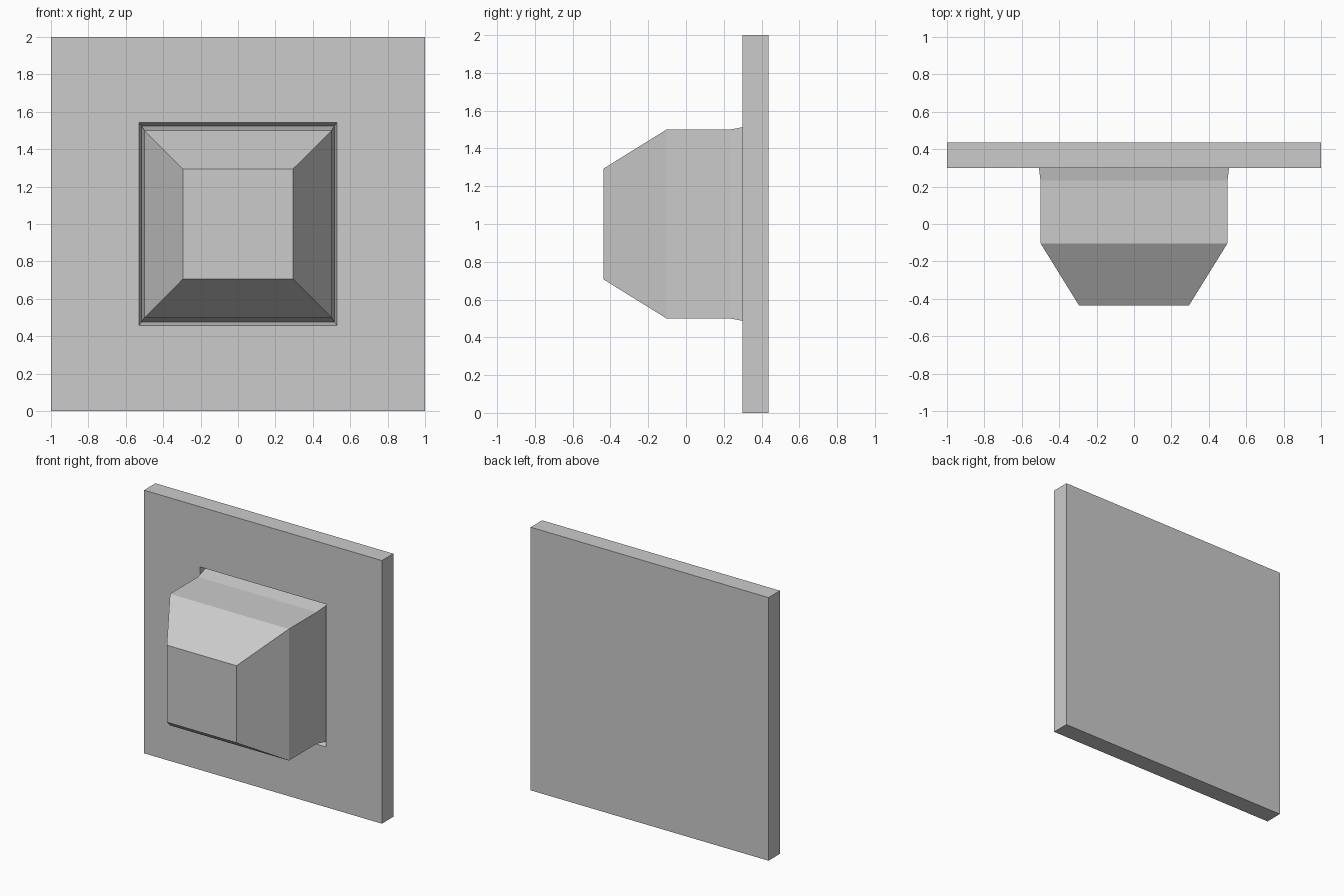
import bpy, bmesh

if "Cube" in bpy.data.objects:
    bpy.data.objects.remove(bpy.data.objects["Cube"])

GROOVE = (0.516, 0.524, 0.36)  # half width, half height, y where plate and knob meet


def loft(name, rings, cap_first=False, cap_last=False):
    """Join rectangular rings (half width, half height, y) into a shell."""
    bm = bmesh.new()
    loops = [[bm.verts.new((sx * hx, y, 1 + sz * hz))
              for sx, sz in ((-1, -1), (1, -1), (1, 1), (-1, 1))]
             for hx, hz, y in rings]
    for a, b in zip(loops, loops[1:]):
        for i in range(4):
            j = (i + 1) % 4
            bm.faces.new((a[i], a[j], b[j], b[i]))
    if cap_first:
        bm.faces.new(loops[0][::-1])
    if cap_last:
        bm.faces.new(loops[-1])
    mesh = bpy.data.meshes.new(name)
    bm.to_mesh(mesh)
    bm.free()
    obj = bpy.data.objects.new(name, mesh)
    bpy.context.collection.objects.link(obj)
    return obj


# Square plate with a tapered recess in its front
loft("back_plate", [(1, 1, 0.437), (1, 1, 0.30), (0.529, 0.542, 0.30), GROOVE],
     cap_first=True)

# Chamfered square knob, flaring slightly into the recess
loft("square_knob", [GROOVE, (0.5, 0.5, 0.233), (0.5, 0.5, -0.103),
                     (0.293, 0.293, -0.437)], cap_last=True)
